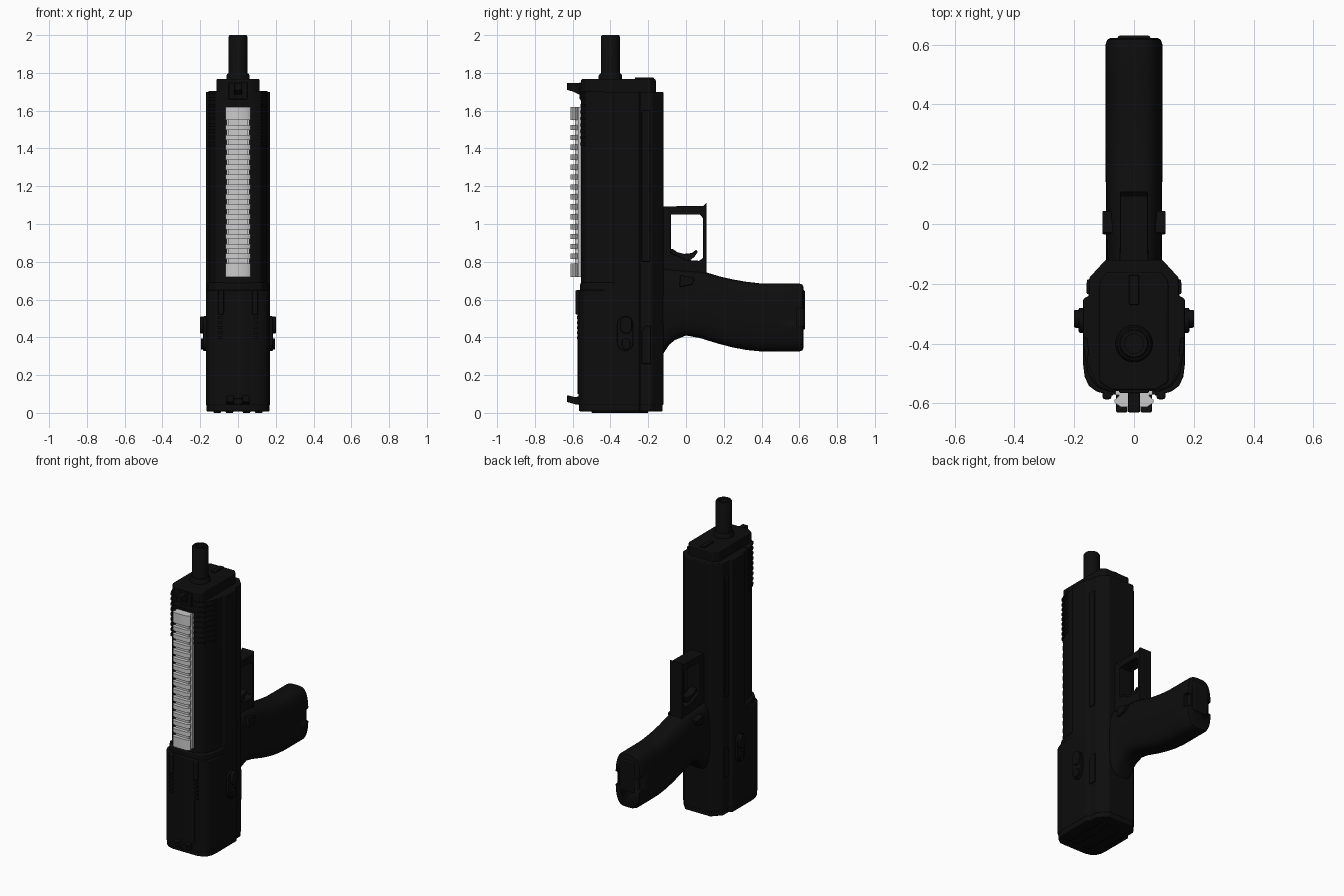
import bpy, bmesh, math
from mathutils import Vector

if "Cube" in bpy.data.objects:
    bpy.data.objects.remove(bpy.data.objects["Cube"])


def material(name, v):
    m = bpy.data.materials.new(name)
    m.diffuse_color = (v, v, v, 1)
    m.use_nodes = True
    m.node_tree.nodes["Principled BSDF"].inputs["Base Color"].default_value = m.diffuse_color
    return m


BLACK = material("matte_black", 0.004)
GREY = material("light_grey", 0.6)


def finish(name, bm, mat=BLACK, bevel=0.0, angle=35):
    bmesh.ops.recalc_face_normals(bm, faces=bm.faces[:])
    me = bpy.data.meshes.new(name)
    bm.to_mesh(me)
    bm.free()
    ob = bpy.data.objects.new(name, me)
    bpy.context.collection.objects.link(ob)
    me.materials.append(mat)
    me.shade_smooth()
    me.set_sharp_from_angle(angle=math.radians(angle))
    if bevel:
        b = ob.modifiers.new("bevel", 'BEVEL')
        b.width, b.segments, b.limit_method = bevel, 2, 'ANGLE'
        b.angle_limit = math.radians(30)
        b.harden_normals = True
    return ob


def prism(name, pts, a, b, axis='z', mat=BLACK, bevel=0.0):
    """Extrude a profile: axis z takes (x, y) points, axis x takes (y, z) points."""
    bm = bmesh.new()

    def place(p, t):
        return (p[0], p[1], t) if axis == 'z' else (t, p[0], p[1])
    lo = [bm.verts.new(place(p, a)) for p in pts]
    hi = [bm.verts.new(place(p, b)) for p in pts]
    bm.faces.new(lo)
    bm.faces.new(hi)
    n = len(pts)
    for i in range(n):
        j = (i + 1) % n
        bm.faces.new((lo[i], lo[j], hi[j], hi[i]))
    return finish(name, bm, mat, bevel)


def box(name, x, y, z, mat=BLACK, bevel=0.0):
    return prism(name, [(x[0], y[0]), (x[1], y[0]), (x[1], y[1]), (x[0], y[1])],
                 z[0], z[1], 'z', mat, bevel)


def mirrored(half):
    return half + [(-x, y) for x, y in reversed(half)]


def capsule(cy, cz, r, h, n=10):
    """Upright stadium outline in (y, z)."""
    pts = [(cy + r * math.cos(math.pi * i / n), cz + h + r * math.sin(math.pi * i / n)) for i in range(n + 1)]
    return pts + [(2 * cy - y, 2 * cz - z) for y, z in pts]


def lathe(name, profile, cx, cy, n=32):
    bm = bmesh.new()
    rings = [[bm.verts.new((cx + r * math.cos(2 * math.pi * i / n), cy + r * math.sin(2 * math.pi * i / n), z))
              for i in range(n)] for r, z in profile]
    for a, b in zip(rings, rings[1:]):
        for i in range(n):
            j = (i + 1) % n
            bm.faces.new((a[i], a[j], b[j], b[i]))
    bm.faces.new(rings[0])
    bm.faces.new(rings[-1])
    return finish(name, bm)


# Receiver: rounded lower housing, sloped shoulder, slimmer upper housing
upper = mirrored([(.075, -.555), (.12, -.53), (.15, -.46), (.157, -.385), (.17, -.38),
                  (.17, -.25), (.15, -.24), (.15, -.18), (.095, -.12)])
lower = mirrored([(.09, -.57), (.125, -.56), (.152, -.54), (.165, -.51), (.17, -.47),
                  (.17, -.25), (.15, -.24), (.15, -.18), (.095, -.12)])
prism("upper_receiver", upper, .6, 1.70, bevel=.006)
prism("lower_receiver", lower, .04, .65, bevel=.006)
prism("receiver_shoulder", mirrored([(.085, -.56), (.125, -.545), (.155, -.5), (.168, -.42), (.168, -.3)]),
      .64, .69, bevel=.01)
prism("end_cap", [(x * .985, -.345 + (y + .345) * .985) for x, y in lower], .008, .05, bevel=.006)
for i, x in enumerate((-.11, -.045, .045, .11)):
    box(f"end_cap_rib_{i}", (x - .02, x + .02), (-.5, -.2), (0, .02), bevel=.004)
prism("front_cap", mirrored([(.075, -.555), (.115, -.53), (.115, -.19), (.09, -.16)]), 1.68, 1.768, bevel=.008)
box("front_cap_key", (-.016, .016), (-.27, -.17), (1.76, 1.775), bevel=.003)

# Cooling ribs near the muzzle
for i in range(9):
    z = 1.415 + i * .034
    prism(f"vent_rib_{i}", mirrored([(.08, -.558), (.124, -.536), (.157, -.46), (.157, -.44)]), z, z + .016)

# Front ridges, serrations and side details
for s in (-1, 1):
    n = "right" if s > 0 else "left"
    box(f"front_ridge_{n}", sorted((s * .075, s * .105)), (-.586, -.54), (.52, .65), bevel=.008)
    for i in range(5):
        z = .39 + i * .027
        box(f"serration_{n}_{i}", sorted((s * .075, s * .105)), (-.578, -.54), (z, z + .014))
    box(f"lower_spine_{n}", sorted((s * .07, s * .08)), (-.574, -.54), (.1, .64))
    prism(f"selector_plate_{n}", capsule(-.322, .42, .042, .05), s * .15, s * .185, 'x', bevel=.005)
    prism(f"selector_lever_{n}", capsule(-.317, .465, .03, .015), s * .17, s * .201, 'x', bevel=.006)
    prism(f"selector_stop_{n}", capsule(-.317, .365, .022, .008), s * .17, s * .196, 'x', bevel=.004)
    prism(f"side_panel_{n}", [(-.235, .26), (-.185, .26), (-.185, .46), (-.215, .46), (-.235, .43)],
          s * .13, s * .157, 'x', bevel=.004)
    box(f"side_rail_{n}", sorted((s * .14, s * .158)), (-.235, -.19), (.8, 1.6), bevel=.005)
    prism(f"magazine_catch_{n}", [(-.035, .665), (.035, .68), (.045, .715), (-.03, .73)],
          s * .06, s * .106, 'x', bevel=.005)

# Barrel with collar and open bore
lathe("barrel", [(.05, 1.7), (.05, 1.992), (.045, 2.0), (.032, 2.0), (.032, 1.85)], 0, -.4)
lathe("barrel_collar", [(.062, 1.7), (.062, 1.785), (.055, 1.797), (.04, 1.797)], 0, -.4)

# Accessory rail: neck, dovetail end blocks and teeth
box("rail_base", (-.05, .05), (-.588, -.545), (.72, 1.62), GREY)
tooth = mirrored([(.045, -.611), (.065, -.597), (.065, -.588), (.05, -.575)])
box("rail_flange", (-.062, .062), (-.572, -.55), (.72, 1.62), GREY)
prism("rail_end_top", tooth, 1.55, 1.62, mat=GREY)
prism("rail_end_bottom", tooth, .72, .79, mat=GREY)
for i in range(14):
    z = .8145 + i * .0525
    prism(f"rail_tooth_{i}", tooth, z, z + .028, mat=GREY)

# Sights
prism("front_sight", [(-.54, 1.67), (-.555, 1.68), (-.595, 1.70), (-.63, 1.71), (-.63, 1.747), (-.54, 1.747)],
      -.02, .02, 'x', bevel=.004)
box("front_sight_base", (-.05, .05), (-.565, -.5), (1.66, 1.75), bevel=.005)
for s in (-1, 1):
    prism(f"rear_sight_ear_{s}", [(-.54, .04), (-.585, .045), (-.63, .058), (-.63, .094), (-.59, .084), (-.54, .09)],
          s * .022, s * .06, 'x', bevel=.004)
box("rear_sight_base", (-.06, .06), (-.59, -.54), (.045, .075), bevel=.004)

# Grip: rounded sections (y, z low, z high, half width) swept along y
sections = [(-.16, .27, .78, .093), (-.12, .315, .77, .093), (-.09, .36, .765, .093), (-.06, .385, .76, .093),
            (0, .41, .755, .093), (.075, .396, .75, .094), (.11, .385, .743, .094), (.18, .364, .722, .095),
            (.25, .346, .706, .095), (.32, .333, .694, .096), (.39, .326, .686, .096), (.5, .325, .685, .096),
            (.6, .325, .685, .096), (.616, .33, .68, .09), (.622, .345, .665, .078)]
bm = bmesh.new()
rings = []
for y, lo, hi, w in sections:
    ring = []
    for i in range(40):
        t = 2 * math.pi * i / 40
        c, s = math.cos(t), math.sin(t)
        ring.append(bm.verts.new((w * math.copysign(abs(c) ** .55, c), y,
                                  (lo + hi) / 2 + (hi - lo) / 2 * math.copysign(abs(s) ** .7, s))))
    rings.append(ring)
for a, b in zip(rings, rings[1:]):
    for i in range(40):
        j = (i + 1) % 40
        bm.faces.new((a[i], a[j], b[j], b[i]))
bm.faces.new(rings[0])
bm.faces.new(rings[-1])
grip = finish("grip", bm)

# Finger notches in the grip end, and the magazine floor
for s in (-1, 1):
    cutter = box(f"notch_cutter_{s}", sorted((s * .07, s * .12)), (.585, .66), (.46, .55))
    cutter.hide_render = True
    cutter.hide_set(True)
    cutter.display_type = 'WIRE'
    mod = grip.modifiers.new("notch", 'BOOLEAN')
    mod.operation, mod.object, mod.solver = 'DIFFERENCE', cutter, 'EXACT'
box("magazine_floor", (-.055, .055), (.55, .63), (.44, .65), bevel=.008)

# Trigger guard and trigger
prism("guard_root", [(-.14, .7), (-.08, .7), (-.08, 1.06), (-.1, 1.093), (-.14, 1.093)], -.048, .048, 'x', bevel=.004)
prism("guard_top", [(-.12, 1.05), (.075, 1.05), (.09, 1.03), (.108, 1.03), (.108, 1.112), (.092, 1.096), (-.12, 1.093)],
      -.046, .046, 'x', bevel=.003)
prism("guard_front", [(.09, .74), (.108, .74), (.108, 1.06), (.09, 1.06)], -.046, .046, 'x', bevel=.003)
prism("guard_base", [(-.12, .7), (.108, .7), (.108, .82), (.09, .82), (.07, .805), (0, .81), (-.04, .83), (-.12, .86)],
      -.046, .046, 'x', bevel=.003)
prism("trigger", [(-.09, .868), (-.07, .868), (-.045, .85), (-.01, .842), (.03, .846), (.055, .864), (.062, .852),
                  (.045, .826), (.01, .8), (-.09, .8)], -.025, .025, 'x', bevel=.003)
